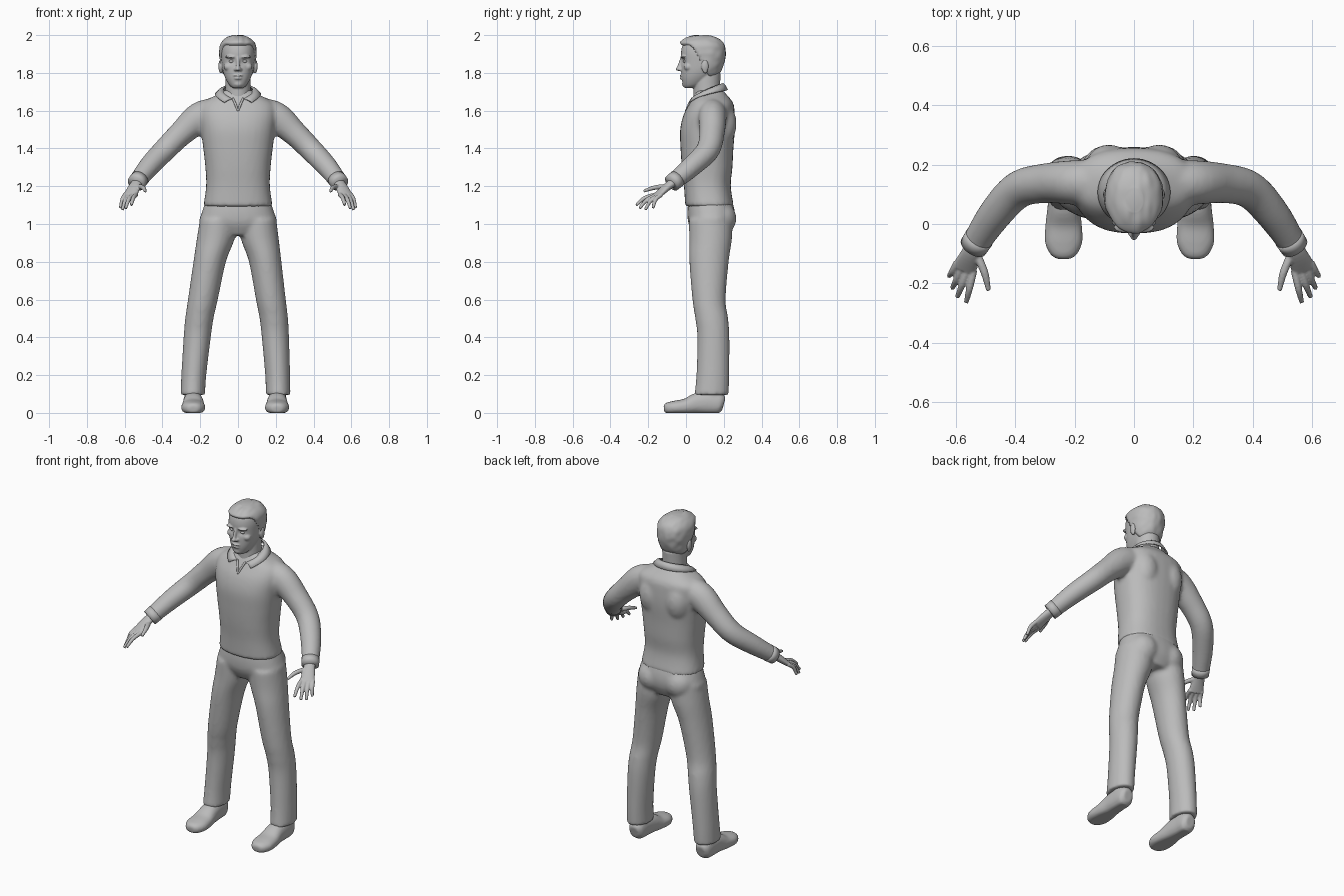
import bpy, bmesh, math
from mathutils import Vector, Matrix, noise

default_cube = bpy.data.objects.get("Cube")
if default_cube:
    bpy.data.objects.remove(default_cube, do_unlink=True)

grey = bpy.data.materials.new("plain_grey")
grey.use_nodes = True
grey.diffuse_color = (0.5, 0.5, 0.5, 1)
for node in grey.node_tree.nodes:
    if node.type == "BSDF_PRINCIPLED":
        node.inputs["Base Color"].default_value = (0.5, 0.5, 0.5, 1)

X, Y, Z = Vector((1, 0, 0)), Vector((0, 1, 0)), Vector((0, 0, 1))
SIDES = (("left", 1), ("right", -1))


def curve_point(a, b, c, d, t):
    return 0.5 * (2 * b + (c - a) * t + (2 * a - 5 * b + 4 * c - d) * t * t
                  + (3 * b - a - 3 * c + d) * t ** 3)


def loft(bm, rings, level=True, sides=32, power=2.0, steps=5):
    """Skin smooth rings (x, y, z, radius_u, radius_v), flat or following the path."""
    dense, last = [], len(rings) - 1
    for i in range(last):
        four = (rings[max(i - 1, 0)], rings[i], rings[i + 1], rings[min(i + 2, last)])
        for k in range(steps):
            dense.append([curve_point(*values, k / steps) for values in zip(*four)])
    dense.append(rings[-1])
    loops = []
    for i, ring in enumerate(dense):
        u, v = X, Y
        if not level:
            ahead = Vector(dense[min(i + 1, len(dense) - 1)][:3])
            tangent = ahead - Vector(dense[max(i - 1, 0)][:3])
            u = tangent.cross(Z).normalized()
            v = u.cross(tangent).normalized()
        loop = []
        for k in range(sides):
            angle = math.tau * k / sides
            c, s = math.cos(angle), math.sin(angle)
            c = math.copysign(abs(c) ** (2 / power), c)
            s = math.copysign(abs(s) ** (2 / power), s)
            loop.append(bm.verts.new(Vector(ring[:3]) + u * c * ring[3] + v * s * ring[4]))
        loops.append(loop)
    for low, high in zip(loops, loops[1:]):
        for k in range(sides):
            n = (k + 1) % sides
            bm.faces.new((low[k], low[n], high[n], high[k]))
    bm.faces.new(loops[0])
    bm.faces.new(loops[-1])


def flip(rings, side):
    return [(side * ring[0], *ring[1:]) for ring in rings]


def ball(bm, centre, radii):
    place = Matrix.Translation(centre) @ Matrix.Diagonal((*radii, 1))
    bmesh.ops.create_uvsphere(bm, u_segments=20, v_segments=14, radius=1, matrix=place)


def pair(bm, centre, radii):
    for _, side in SIDES:
        ball(bm, (side * centre[0], *centre[1:]), radii)


def finish(name, bm, voxel=0, smoothing=4, thickness=0):
    """Make an object; a voxel size welds its overlapping pieces into one skin."""
    bmesh.ops.recalc_face_normals(bm, faces=bm.faces[:])
    mesh = bpy.data.meshes.new(name)
    for face in bm.faces:
        face.smooth = True
    bm.to_mesh(mesh)
    bm.free()
    mesh.materials.append(grey)
    part = bpy.data.objects.new(name, mesh)
    bpy.context.collection.objects.link(part)
    if thickness:
        shell = part.modifiers.new("shell", "SOLIDIFY")
        shell.thickness, shell.offset = thickness, 0
    if voxel:
        weld = part.modifiers.new("weld", "REMESH")
        weld.mode, weld.voxel_size, weld.use_smooth_shade = "VOXEL", voxel, True
        relax = part.modifiers.new("relax", "SMOOTH")
        relax.factor, relax.iterations = 0.5, smoothing
    return part


def step(value):
    value = min(max(value, 0), 1)
    return value * value * (3 - 2 * value)


# Sweater: torso, shoulder blades and sleeves
torso = [(0, .125, 1.092, .184, .129), (0, .113, 1.2, .169, .124), (0, .112, 1.3, .173, .134),
         (0, .111, 1.4, .184, .14), (0, .114, 1.5, .196, .145), (0, .123, 1.58, .205, .135),
         (0, .135, 1.64, .19, .115), (0, .13, 1.685, .112, .085), (0, .125, 1.71, .075, .07)]
sleeve = [(.1, .14, 1.6, .075, .07), (.2, .14, 1.565, .075, .082), (.3, .137, 1.48, .067, .067),
          (.39, .115, 1.39, .063, .061), (.47, .03, 1.305, .057, .055),
          (.538, -.072, 1.218, .047, .045)]
bm = bmesh.new()
loft(bm, torso, power=2.4)
pair(bm, (.085, .188, 1.53), (.08, .08, .12))
for _, side in SIDES:
    loft(bm, flip(sleeve, side), level=False)
finish("sweater", bm, .011, 6)

for name, side in SIDES:
    bm = bmesh.new()
    loft(bm, flip([(.521, -.046, 1.24, .05, .048), (.541, -.077, 1.214, .048, .046)], side),
         level=False, steps=2)
    finish(name + "_cuff", bm)

# Trousers: hips, buttocks and legs, the stance leaning slightly to one side
hips = [(0, .135, .94, .1, .09), (0, .134, 1, .2, .12), (0, .133, 1.06, .192, .126),
        (0, .128, 1.13, .168, .115)]
leg = [(.226, .135, .095, .065, .091), (.222, .142, .2, .066, .087), (.207, .145, .4, .072, .085),
       (.197, .136, .5, .075, .087), (.18, .122, .6, .079, .088), (.147, .122, .8, .086, .104),
       (.117, .13, .92, .1, .113), (.105, .13, 1.02, .098, .115)]
bm = bmesh.new()
loft(bm, hips, power=2.3)
pair(bm, (.088, .18, 1.03), (.09, .087, .09))
for _, side in SIDES:
    loft(bm, [(x - .015 * (1 - z), y, z, a, b) for x, y, z, a, b in flip(leg, side)])
finish("trousers", bm, .011, 4)

# Shoes with flat soles
shoe = [(.224, .2, .045, .028, .035), (.224, .178, .05, .046, .055), (.224, .12, .055, .05, .062),
        (.222, .06, .05, .054, .056), (.222, 0, .034, .061, .042), (.222, -.06, .028, .063, .036),
        (.222, -.1, .024, .046, .03), (.222, -.117, .022, .024, .018)]
for name, side in SIDES:
    bm = bmesh.new()
    loft(bm, flip(shoe, side), level=False, power=2.3)
    loft(bm, flip([(.225, .14, .05, .044, .055), (.225, .14, .16, .044, .055)], side))
    for vert in bm.verts:
        vert.co.z = max(vert.co.z, 0)
        vert.co.x -= .015
    finish(name + "_shoe", bm, .007, 3)

# Hands: palm, four spread fingers and thumb
palm = [(.525, -.05, 1.232, .028, .023), (.548, -.1, 1.197, .034, .021),
        (.572, -.152, 1.15, .042, .015)]
thumb = [(.528, -.105, 1.198, .014, .013), (.503, -.165, 1.193, .013, .012),
         (.49, -.224, 1.174, .008, .008)]
finger_tips = [(.565, -.264, 1.1), (.595, -.246, 1.083), (.612, -.216, 1.075), (.623, -.175, 1.084)]
across = Vector((.91, .41, 0))
for name, side in SIDES:
    bm = bmesh.new()
    loft(bm, flip(palm, side), level=False)
    loft(bm, flip(thumb, side), level=False, sides=16)
    for i, tip in enumerate(finger_tips):
        root = Vector((.568, -.143, 1.156)) + across * (i - 1.5) * .021
        middle = (root + Vector(tip)) / 2 + Vector((.002, -.008, .01))
        finger = [(*root, .012, .012), (*middle, .0115, .011), (*tip, .008, .008)]
        loft(bm, flip(finger, side), level=False, sides=16)
    finish(name + "_hand", bm, .004, 3)

# Head: skull with sunken eye sockets, then features welded on
skull = [(0, .02, 1.72, .025, .028), (0, .035, 1.735, .045, .05), (0, .055, 1.77, .066, .078),
         (0, .075, 1.81, .08, .1), (0, .085, 1.86, .087, .11), (0, .088, 1.91, .09, .114),
         (0, .088, 1.95, .083, .104), (0, .085, 1.978, .06, .076), (0, .08, 1.99, .028, .038)]
bm = bmesh.new()
loft(bm, skull, sides=64, power=2.2, steps=6)
for vert in bm.verts:
    for _, side in SIDES:
        gap = (vert.co - Vector((side * .034, -.02, 1.862))).length
        vert.co.y += .013 * math.exp(-(gap / .017) ** 2)
loft(bm, [(0, .115, 1.6, .075, .075), (0, .11, 1.7, .067, .07), (0, .11, 1.8, .066, .074)])
loft(bm, [(0, -.02, 1.882, .009, .009), (0, -.031, 1.85, .009, .009), (0, -.039, 1.822, .011, .01)],
     level=False, sides=16)
ball(bm, (0, -.041, 1.821), (.013, .014, .011))       # nose tip
pair(bm, (.013, -.029, 1.818), (.009, .011, .009))    # nostrils
pair(bm, (.035, -.012, 1.885), (.034, .018, .008))    # brows
pair(bm, (.05, .012, 1.832), (.026, .024, .022))      # cheekbones
ball(bm, (0, -.021, 1.786), (.027, .013, .006))       # upper lip
ball(bm, (0, -.02, 1.771), (.022, .013, .006))        # lower lip
ball(bm, (0, -.005, 1.742), (.025, .016, .017))       # chin
pair(bm, (.093, .1, 1.836), (.011, .02, .034))        # ears
pair(bm, (.091, .102, 1.81), (.009, .012, .014))      # ear lobes
finish("head", bm, .0045, 3)

bm = bmesh.new()
pair(bm, (.034, -.002, 1.861), (.015, .013, .009))
finish("eyes", bm)

# Hair: a puffed copy of the skull that sinks under the skin below the hairline
bm = bmesh.new()
loft(bm, skull, sides=64, power=2.2, steps=6)
bmesh.ops.recalc_face_normals(bm, faces=bm.faces[:])
bm.normal_update()
for vert in bm.verts:
    x, y, z = vert.co
    hairline = 1.94 - .175 * step((y - .01) / .13)
    cover = step((z - hairline) / .014)
    tuft = .004 * noise.noise(Vector((x * 45, y * 18, z * 30)))
    vert.co += vert.normal * (cover * (.029 + tuft) - .02)
    vert.co.y -= .01 * cover * step((.04 - y) / .05)
finish("hair", bm)

# Turned-down collar with pointed ends
bm = bmesh.new()
rows = []
for i in range(41):
    a = i / 20 - 1
    angle = a * 2.89
    fold, edge = math.cos(angle), math.cos(angle * .86)
    top = Vector((.076 * math.sin(angle), .116 + .078 * fold, 1.715 + .028 * fold - .03 * a ** 4))
    low = Vector((.12 * math.sin(angle * .86), .106 + .112 * edge,
                  1.69 + .018 * edge - .032 * a ** 4))
    bulge = (top + low) / 2 + Vector((0, 0, .008))
    rows.append([bm.verts.new(point) for point in (top, bulge, low)])
for near, far in zip(rows, rows[1:]):
    for k in range(2):
        bm.faces.new((near[k], near[k + 1], far[k + 1], far[k]))
finish("collar", bm, thickness=.008)

# Edges of the open neck
bm = bmesh.new()
for _, side in SIDES:
    edge = [(.028, .033, 1.665, .006, .006), (.014, .016, 1.635, .006, .006),
            (.001, -.001, 1.598, .005, .005)]
    loft(bm, flip(edge, side), level=False, sides=10)
finish("neck_opening", bm)
